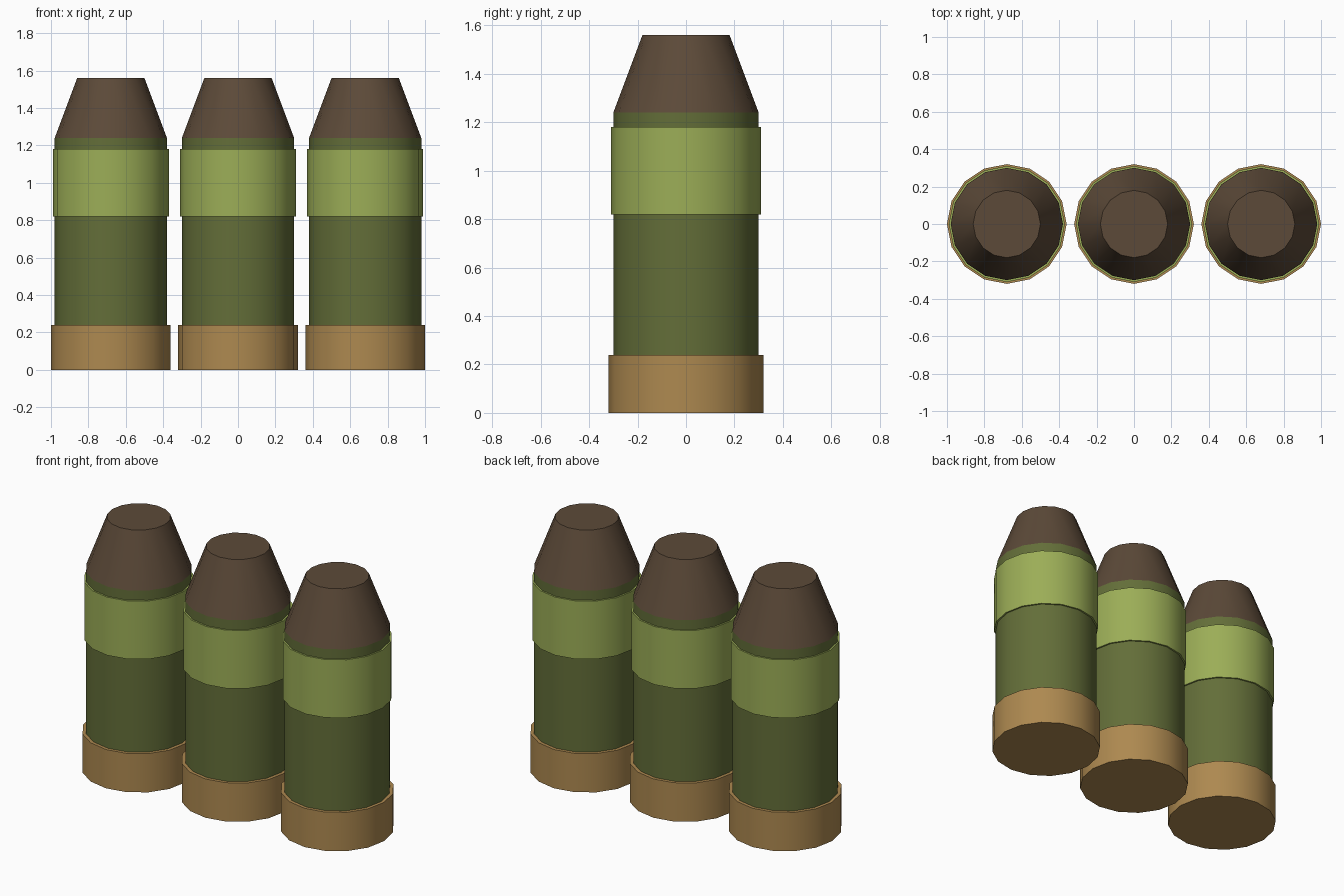
import bpy, math

if "Cube" in bpy.data.objects:
    bpy.data.objects.remove(bpy.data.objects["Cube"])

SIDES = 16


def material(name, rgb):
    m = bpy.data.materials.new(name)
    m.diffuse_color = (*rgb, 1)
    m.use_nodes = True
    m.node_tree.nodes["Principled BSDF"].inputs["Base Color"].default_value = m.diffuse_color
    return m


brass = material("brass", (0.42, 0.25, 0.08))
dark_green = material("dark_green", (0.125, 0.155, 0.04))
light_green = material("light_green", (0.33, 0.42, 0.095))
brown = material("brown", (0.107, 0.068, 0.04))

# name, bottom radius, top radius, bottom z, top z, material
PARTS = [
    ("base", 0.32, 0.32, 0.0, 0.24, brass),
    ("casing", 0.30, 0.30, 0.24, 1.24, dark_green),
    ("band", 0.31, 0.31, 0.82, 1.18, light_green),
    ("tip", 0.30, 0.18, 1.24, 1.56, brown),
]


def add_part(name, x, r1, r2, z1, z2, mat):
    bpy.ops.mesh.primitive_cone_add(vertices=SIDES, radius1=r1, radius2=r2,
                                    depth=z2 - z1, location=(x, 0, (z1 + z2) / 2))
    ob = bpy.context.object
    ob.name = name
    ob.data.materials.append(mat)
    bpy.ops.object.shade_smooth_by_angle(angle=math.radians(35))


# Row of three identical shells
for side, x in (("left", -0.68), ("middle", 0.0), ("right", 0.68)):
    for name, *dims in PARTS:
        add_part(f"{side}_{name}", x, *dims)
